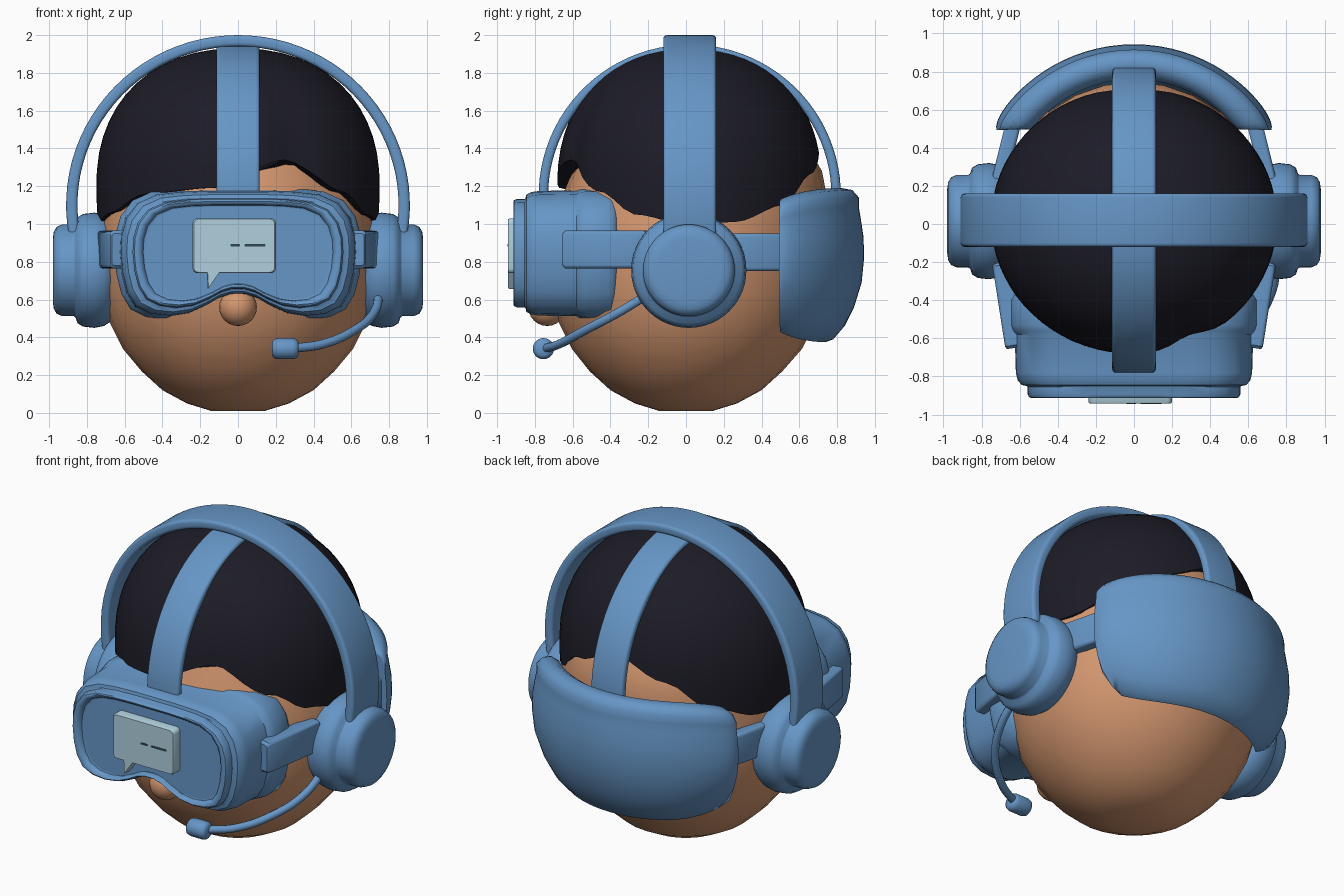
import bpy, bmesh, math
from mathutils import Vector
from math import sin, cos, pi, radians

if "Cube" in bpy.data.objects:
    bpy.data.objects.remove(bpy.data.objects["Cube"])


def mat(name, rgb):
    m = bpy.data.materials.new(name)
    m.diffuse_color = (*rgb, 1)
    m.use_nodes = True
    m.node_tree.nodes["Principled BSDF"].inputs["Base Color"].default_value = m.diffuse_color
    return m


BLUE = mat("headset_blue", (0.133, 0.305, 0.565))
SKIN = mat("skin", (0.66, 0.31, 0.16))
HAIR = mat("dark_hair", (0.012, 0.0115, 0.02))
PALE = mat("pale_blue", (0.43, 0.63, 0.72))
SLATE = mat("slate", (0.03, 0.06, 0.08))


def finish(bm, name, material, angle=40):
    bmesh.ops.recalc_face_normals(bm, faces=bm.faces)
    me = bpy.data.meshes.new(name)
    bm.to_mesh(me)
    bm.free()
    me.materials.append(material)
    ob = bpy.data.objects.new(name, me)
    bpy.context.collection.objects.link(ob)
    bpy.ops.object.select_all(action='DESELECT')
    ob.select_set(True)
    bpy.context.view_layer.objects.active = ob
    bpy.ops.object.shade_smooth_by_angle(angle=radians(angle))
    return ob


def loft(name, rings, material, angle=40):
    """Skin a list of equal closed rings and cap both ends."""
    bm = bmesh.new()
    vs = [[bm.verts.new(p) for p in r] for r in rings]
    n = len(rings[0])
    for a, b in zip(vs, vs[1:]):
        for i in range(n):
            j = (i + 1) % n
            bm.faces.new((a[i], a[j], b[j], b[i]))
    bm.faces.new(vs[0])
    bm.faces.new(vs[-1])
    return finish(bm, name, material, angle)


def rounded_rect(w, h, r, seg=4):
    pts = []
    for k, (sx, sy) in enumerate(((1, 1), (-1, 1), (-1, -1), (1, -1))):
        for i in range(seg + 1):
            t = pi / 2 * (k + i / seg)
            pts.append((sx * (w / 2 - r) + r * cos(t), sy * (h / 2 - r) + r * sin(t)))
    return pts


def interp(table, x):
    for (x0, y0), (x1, y1) in zip(table, table[1:]):
        if x <= x1:
            t = (x - x0) / (x1 - x0)
            t = t * t * (3 - 2 * t)
            return y0 + (y1 - y0) * t
    return table[-1][1]


def bar(name, p, q, height, thick):
    p, q = Vector(p), Vector(q)
    d = (q - p).normalized()
    side = d.cross(Vector((0, 0, 1)))
    rings = []
    for e, k in ((0, 0.85), (0.015, 1), ((q - p).length - 0.015, 1), ((q - p).length, 0.85)):
        rings.append([p + d * e + side * u * k + Vector((0, 0, v * k))
                      for u, v in rounded_rect(thick, height, 0.02)])
    loft(name, rings, BLUE)


# Head: egg-shaped lathe, (height, radius, y shift)
head = [(0.01, 0.14, 0), (0.05, 0.27, 0), (0.12, 0.40, 0), (0.22, 0.51, 0), (0.34, 0.61, 0.005),
        (0.48, 0.68, 0.005), (0.64, 0.725, 0.01), (0.82, 0.735, 0.01), (1.0, 0.725, 0.02),
        (1.15, 0.70, 0.045), (1.28, 0.66, 0.06), (1.45, 0.58, 0.04), (1.65, 0.42, 0.02), (1.8, 0.2, 0.02)]
loft("head", [[(r * cos(i * pi / 14), y + r * sin(i * pi / 14), z) for i in range(28)]
              for z, r, y in head], SKIN, 60)

# Nose
bm = bmesh.new()
bmesh.ops.create_uvsphere(bm, u_segments=20, v_segments=12, radius=0.1)
bmesh.ops.translate(bm, verts=bm.verts, vec=(0, -0.735, 0.56))
finish(bm, "nose", SKIN, 60)

# Hair: full dome with a hairline that varies around the head (degrees from front, +x side positive)
hairline = [(-180, 1.38), (-155, 1.26), (-135, 1.1), (-110, 1.01), (-85, 1.0), (-65, 1.06), (-40, 1.16),
            (-12, 1.19), (20, 1.34), (48, 1.17), (66, 1.05), (88, 1.0), (110, 1.01),
            (135, 1.1), (155, 1.26), (180, 1.38)]
N, P, rings = 72, 0.9, []
for k in range(-1, 16):
    ring = []
    for i in range(N):
        a = -180 + 360 * i / N
        t = (interp(hairline, a) - 1.2) / 0.73
        lat0 = math.asin(t ** (1 / P)) if t > 0 else math.asin(t)
        lat = lat0 + (radians(88) - lat0) * max(k, 0) / 15
        up = sin(lat) ** P if lat > 0 else sin(lat)
        c = cos(max(lat, lat * 0.6)) ** P
        crease = 0.05 * math.exp(-((a - 24) / 9) ** 2) * max(0, 1 - max(k, 0) / 12)
        s = c * (0.9 if k < 0 else 1 - crease)
        ring.append((0.75 * s * sin(radians(a)), 0.018 - 0.70 * s * cos(radians(a)), 1.2 + 0.73 * up))
    rings.append(ring)
loft("hair", rings, HAIR, 50)


# Arched straps over the head
def arch(name, place, rx, rz, cz, width, thick, t0):
    rings = []
    for i in range(49):
        t = radians(-t0 + (180 + 2 * t0) * i / 48)
        n = Vector((cos(t) / rx, sin(t) / rz)).normalized()
        rings.append([place(rx * cos(t) + n.x * u, v, cz + rz * sin(t) + n.y * u)
                      for u, v in rounded_rect(thick, width, 0.02)])
    loft(name, rings, BLUE)


arch("headband", lambda a, v, z: (a, v + 0.02, z), 0.88, 0.87, 1.1, 0.28, 0.06, 10)
arch("centre_strap", lambda a, v, z: (v, a + 0.02, z), 0.775, 0.775, 1.15, 0.23, 0.05, 5)

# Ear cups, front and rear arms on both sides; profile is (x, radius)
cup = [(0.66, 0.25), (0.68, 0.275), (0.71, 0.295), (0.76, 0.305), (0.82, 0.298), (0.85, 0.28), (0.86, 0.25),
       (0.87, 0.243), (0.93, 0.243), (0.96, 0.23), (0.975, 0.205), (0.98, 0.17)]
for s, side in ((-1, "left"), (1, "right")):
    loft("ear_cup_" + side, [[(s * x, 0.015 + r * cos(i * pi / 24), 0.755 + r * sin(i * pi / 24))
                              for i in range(48)] for x, r in cup], BLUE, 50)
    bar("front_arm_" + side, (s * 0.695, -0.2, 0.865), (s * 0.625, -0.65, 0.865), 0.2, 0.1)
    bar("rear_arm_" + side, (s * 0.715, 0.2, 0.85), (s * 0.625, 0.56, 0.85), 0.2, 0.08)

# Visor: half outline with nose notch, mirrored, then lofted to the front with a raised rim (y, x scale, z scale)
half = [(0, 1.175), (0.15, 1.175), (0.3, 1.17), (0.43, 1.155), (0.53, 1.11), (0.59, 1.03), (0.615, 0.94),
        (0.62, 0.85), (0.61, 0.74), (0.585, 0.64), (0.54, 0.565), (0.46, 0.525), (0.36, 0.515),
        (0.26, 0.53), (0.17, 0.57), (0.1, 0.61), (0.04, 0.628), (0, 0.63)]
outline = half + [(-x, z) for x, z in half[-2:0:-1]]
layers = [(-0.36, 0.99, 0.99), (-0.375, 1.03, 1.03), (-0.40, 1.055, 1.055), (-0.53, 1.055, 1.055),
          (-0.56, 1.04, 1.04), (-0.58, 1.01, 1.01), (-0.78, 1, 1), (-0.82, 0.985, 0.98), (-0.845, 0.95, 0.94),
          (-0.85, 0.91, 0.88), (-0.855, 0.9, 0.87), (-0.895, 0.9, 0.87), (-0.91, 0.885, 0.85),
          (-0.914, 0.865, 0.83), (-0.91, 0.84, 0.8), (-0.90, 0.82, 0.775), (-0.882, 0.81, 0.765),
          (-0.88, 0.80, 0.755), (-0.88, 0.78, 0.735)]
loft("visor", [[(x * k, y, 0.85 + (z - 0.85) * kz) for x, z in outline] for y, k, kz in layers], BLUE, 35)

# Speech bubble plate with tail, and its two dashes
bubble = [(x - 0.02, z + 0.885) for x, z in rounded_rect(0.44, 0.29, 0.025)]
bubble[15:15] = [(-0.165, 0.74), (-0.16, 0.655), (-0.1, 0.74)]
loft("speech_bubble", [[(-0.02 + (x + 0.02) * k, y, 0.885 + (z - 0.885) * k) for x, z in bubble]
                       for y, k in ((-0.87, 1), (-0.933, 1), (-0.942, 0.97))], PALE)
for name, x, w in (("short_dash", -0.015, 0.05), ("long_dash", 0.09, 0.11)):
    loft(name, [[(x + u, y, 0.888 + v) for u, v in rounded_rect(w, 0.013, 0.005)]
                for y in (-0.940, -0.944)], SLATE)

# Rear pad: curved cushion (radius, height) swept round the back of the head, ends trimmed flat
section = [(0.68, 1.11), (0.70, 1.16), (0.745, 1.19), (0.80, 1.18), (0.835, 1.14), (0.835, 1.09), (0.845, 1.03),
           (0.86, 0.93), (0.863, 0.82), (0.85, 0.69), (0.81, 0.56), (0.76, 0.46), (0.70, 0.39), (0.66, 0.375),
           (0.65, 0.45), (0.68, 0.8)]
rings = []
for i in range(41):
    w = -1 + i / 20
    w = math.copysign(1 - (1 - abs(w)) ** 1.5, w)
    th = radians(61) * w
    k = 0.35 + 0.65 * math.sqrt(max(0, 1 - abs(w) ** 16))
    ring = []
    for r, z in section:
        f = 1 - (0.2 if z > 0.8 else 0.25) * w ** 4
        rr = 0.78 + (r - 0.78) * k
        zz = 0.8 + (z - 0.8) * f * (0.8 + 0.2 * k)
        ring.append((rr * sin(th), max(0.08 + rr * cos(th), 0.49 + 0.02 * (1 - rr)), zz))
    rings.append(ring)
loft("rear_pad", rings, BLUE, 60)

# Microphone boom: smooth curve tube turned into a mesh
cu = bpy.data.curves.new("mic_boom", 'CURVE')
cu.dimensions = '3D'
cu.bevel_depth = 0.024
cu.bevel_resolution = 3
cu.use_fill_caps = True
sp = cu.splines.new('BEZIER')
path = [(0.75, -0.18, 0.64), (0.72, -0.36, 0.53), (0.62, -0.53, 0.44), (0.45, -0.67, 0.365), (0.28, -0.75, 0.34)]
sp.bezier_points.add(len(path) - 1)
for bp, p in zip(sp.bezier_points, path):
    bp.co = p
    bp.handle_left_type = bp.handle_right_type = 'AUTO'
cu.materials.append(BLUE)
boom = bpy.data.objects.new("mic_boom", cu)
bpy.context.collection.objects.link(boom)
bpy.ops.object.select_all(action='DESELECT')
boom.select_set(True)
bpy.context.view_layer.objects.active = boom
bpy.ops.object.convert(target='MESH')

# Microphone capsule
loft("microphone", [[(x, -0.755 + r * cos(i * pi / 12), 0.34 + r * sin(i * pi / 12)) for i in range(24)]
                    for x, r in ((0.18, 0.035), (0.19, 0.05), (0.21, 0.056), (0.29, 0.056),
                                 (0.31, 0.05), (0.32, 0.035))], BLUE, 60)
